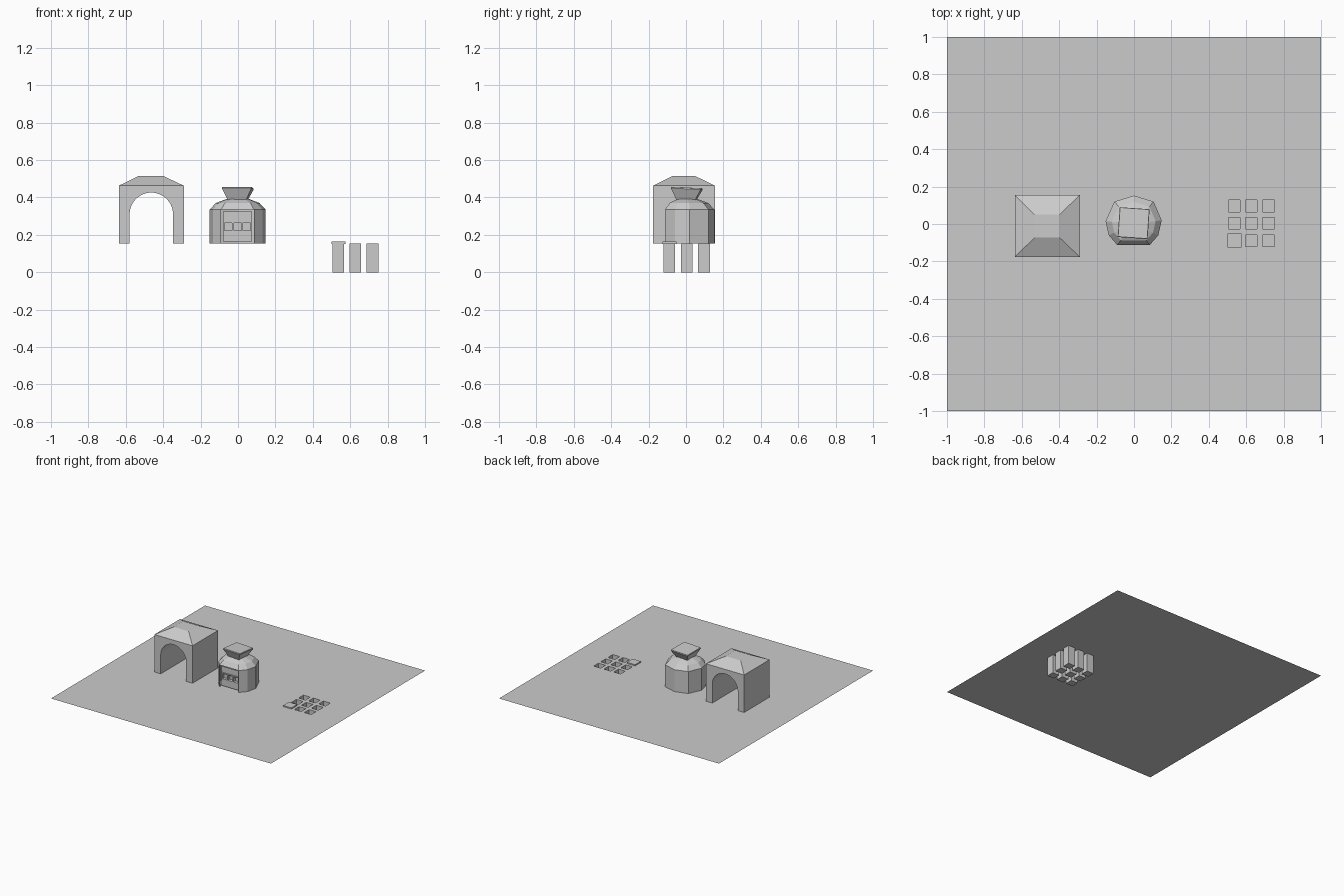
import bpy, bmesh, math
from mathutils import Matrix, Vector

if "Cube" in bpy.data.objects:
    bpy.data.objects.remove(bpy.data.objects["Cube"])

G = 0.155  # ground level


def finish(name, bm, matrix=None):
    if matrix:
        bm.transform(matrix)
    bmesh.ops.remove_doubles(bm, verts=bm.verts, dist=1e-5)
    me = bpy.data.meshes.new(name)
    bm.to_mesh(me)
    bm.free()
    ob = bpy.data.objects.new(name, me)
    bpy.context.collection.objects.link(ob)
    return ob


def pitted_sheet(name, xs, ys, depth, matrix):
    """Flat sheet whose odd grid cells are sunk into open pits."""
    bm = bmesh.new()
    face = lambda pts: bm.faces.new([bm.verts.new(p) for p in pts])
    for i in range(len(xs) - 1):
        for j in range(len(ys) - 1):
            c = [(xs[i], ys[j]), (xs[i + 1], ys[j]), (xs[i + 1], ys[j + 1]), (xs[i], ys[j + 1])]
            if i % 2 and j % 2:
                face([(x, y, -depth) for x, y in c])
                for k in range(4):
                    a, b = c[k], c[(k + 1) % 4]
                    face([(*a, 0), (*b, 0), (*b, -depth), (*a, -depth)])
            else:
                face([(x, y, 0) for x, y in c])
    return finish(name, bm, matrix)


def lofted(bm, rings, cap_top=True, cap_bottom=True):
    """Skin between rings of equal point count; returns the first side band."""
    vs = [[bm.verts.new(p) for p in r] for r in rings]
    n = len(vs[0])
    bands = [[bm.faces.new((a[k], a[(k + 1) % n], b[(k + 1) % n], b[k])) for k in range(n)]
             for a, b in zip(vs, vs[1:])]
    if cap_top:
        bm.faces.new(vs[-1])
    if cap_bottom:
        bm.faces.new(vs[0][::-1])
    return bands[0]


def rect(x0, x1, y0, y1, z):
    return [(x0, y0, z), (x1, y0, z), (x1, y1, z), (x0, y1, z)]


# Ground sheet with a 3 x 3 block of square pits
pitted_sheet("ground_with_pits",
             [-1, 0.506, 0.568, 0.596, 0.658, 0.687, 0.75, 1],
             [-1, -0.12, -0.058, -0.027, 0.035, 0.065, 0.127, 1],
             G, Matrix.Translation((0, 0, G)))

# Lid over the front left pit
bm = bmesh.new()
lofted(bm, [rect(0.499, 0.574, -0.126, -0.052, z) for z in (0.152, 0.165)])
finish("pit_lid", bm)

# Arched gatehouse: arch outline swept front to back
x0, x1, y0, y1, eave = -0.637, -0.29, -0.176, 0.155, 0.463
cx, r, spring = -0.4635, 0.116, 0.31
arch = [(cx + r * math.cos(a), spring + r * math.sin(a))
        for a in (math.pi * k / 24 for k in range(25))]
outline = [(x0, G), (cx - r, G)] + arch[::-1] + [(cx + r, G), (x1, G), (x1, eave), (x0, eave)]
bm = bmesh.new()
lofted(bm, [[(x, y, z) for x, z in outline] for y in (y1, y0)])
bmesh.ops.recalc_face_normals(bm, faces=bm.faces)
finish("gatehouse_arch", bm)

# Hipped roof with flat top
bm = bmesh.new()
lofted(bm, [rect(x0, x1, y0, y1, eave), rect(-0.532, -0.398, -0.073, 0.05, 0.514)],
       cap_bottom=False)
finish("gatehouse_roof", bm)

# Round kiosk: faceted walls, steep front shoulder, sloping roof
plan = [(-0.09, -0.112), (0.085, -0.112), (0.13, -0.06), (0.148, 0.02), (0.105, 0.12),
        (0, 0.152), (-0.105, 0.12), (-0.152, 0.015), (-0.135, -0.06)]


def ring(s, z):
    return [(x * s, y * s, z) for x, y in plan]


bm = bmesh.new()
walls = lofted(bm, [ring(1, G), ring(1, 0.335), ring(0.78, 0.37), ring(0.4, 0.392)])
front = walls[0]
bmesh.ops.inset_region(bm, faces=[front], thickness=0.011, depth=0)
bmesh.ops.inset_region(bm, faces=[front], thickness=0.0005, depth=-0.012)
bmesh.ops.delete(bm, geom=[front], context='FACES')
finish("kiosk_body", bm)

# Recessed front panel with three sunk windows
pitted_sheet("kiosk_window_panel",
             [-0.079, -0.073, -0.032, -0.022, 0.018, 0.028, 0.068, 0.074],
             [0.165, 0.222, 0.264, 0.325], 0.025,
             Matrix.Translation((0, -0.1, 0)) @ Matrix.Rotation(math.pi / 2, 4, 'X'))

# Sill ledge above the windows
bm = bmesh.new()
lofted(bm, [rect(-0.079, 0.074, -0.108, -0.099, z) for z in (0.268, 0.276)])
finish("kiosk_window_ledge", bm)

# Tapered hopper, slightly twisted and tilted on the roof
bm = bmesh.new()
lofted(bm, [rect(-s, s, -s, s, z) for s, z in ((0.045, -0.04), (0.08, 0.03), (0.078, 0.037))])
finish("kiosk_hopper", bm, Matrix.Translation((-0.002, 0.003, 0.416))
       @ Matrix.Rotation(math.radians(-4), 4, 'Z') @ Matrix.Rotation(math.radians(-3), 4, 'X'))
